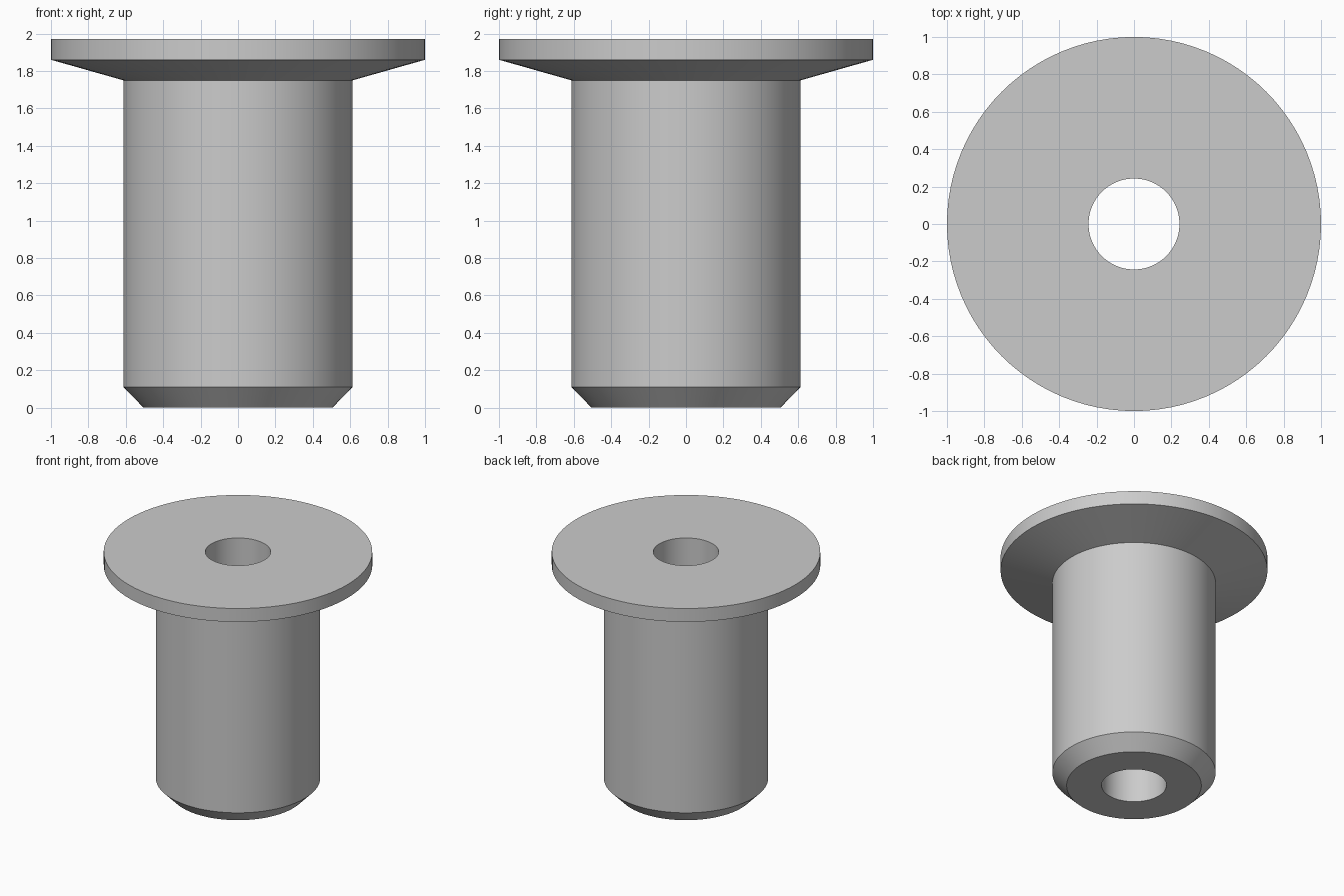
import bpy
import bmesh
import math

if "Cube" in bpy.data.objects:
    bpy.data.objects.remove(bpy.data.objects["Cube"], do_unlink=True)

# Plain grey metal
metal = bpy.data.materials.new("grey_metal")
metal.use_nodes = True
grey = (0.6, 0.6, 0.6, 1.0)
metal.diffuse_color = grey
metal.node_tree.nodes["Principled BSDF"].inputs["Base Color"].default_value = grey


def lathe(name, profile, segments=96):
    """Revolve a closed (radius, height) profile around the z axis."""
    bm = bmesh.new()
    rings = []
    for radius, height in profile:
        angles = [2 * math.pi * i / segments for i in range(segments)]
        rings.append([bm.verts.new((radius * math.cos(a), radius * math.sin(a), height))
                      for a in angles])
    for lower, upper in zip(rings, rings[1:] + rings[:1]):
        for i in range(segments):
            j = (i + 1) % segments
            bm.faces.new((lower[i], lower[j], upper[j], upper[i]))
    bmesh.ops.recalc_face_normals(bm, faces=bm.faces)
    mesh = bpy.data.meshes.new(name)
    bm.to_mesh(mesh)
    bm.free()
    mesh.materials.append(metal)
    obj = bpy.data.objects.new(name, mesh)
    bpy.context.collection.objects.link(obj)
    return obj


# Bushing: chamfered foot, straight shank, tapered flange and through bore
bore, foot, shank, flange = 0.243, 0.505, 0.612, 1.0
bushing = lathe("flanged_bushing", [
    (bore, 0), (foot, 0), (shank, 0.11), (shank, 1.75),
    (flange, 1.86), (flange, 1.97), (bore, 1.97),
])

# Smooth round walls, crisp rims
bpy.ops.object.select_all(action="DESELECT")
bushing.select_set(True)
bpy.context.view_layer.objects.active = bushing
bpy.ops.object.shade_smooth_by_angle(angle=math.radians(12))
